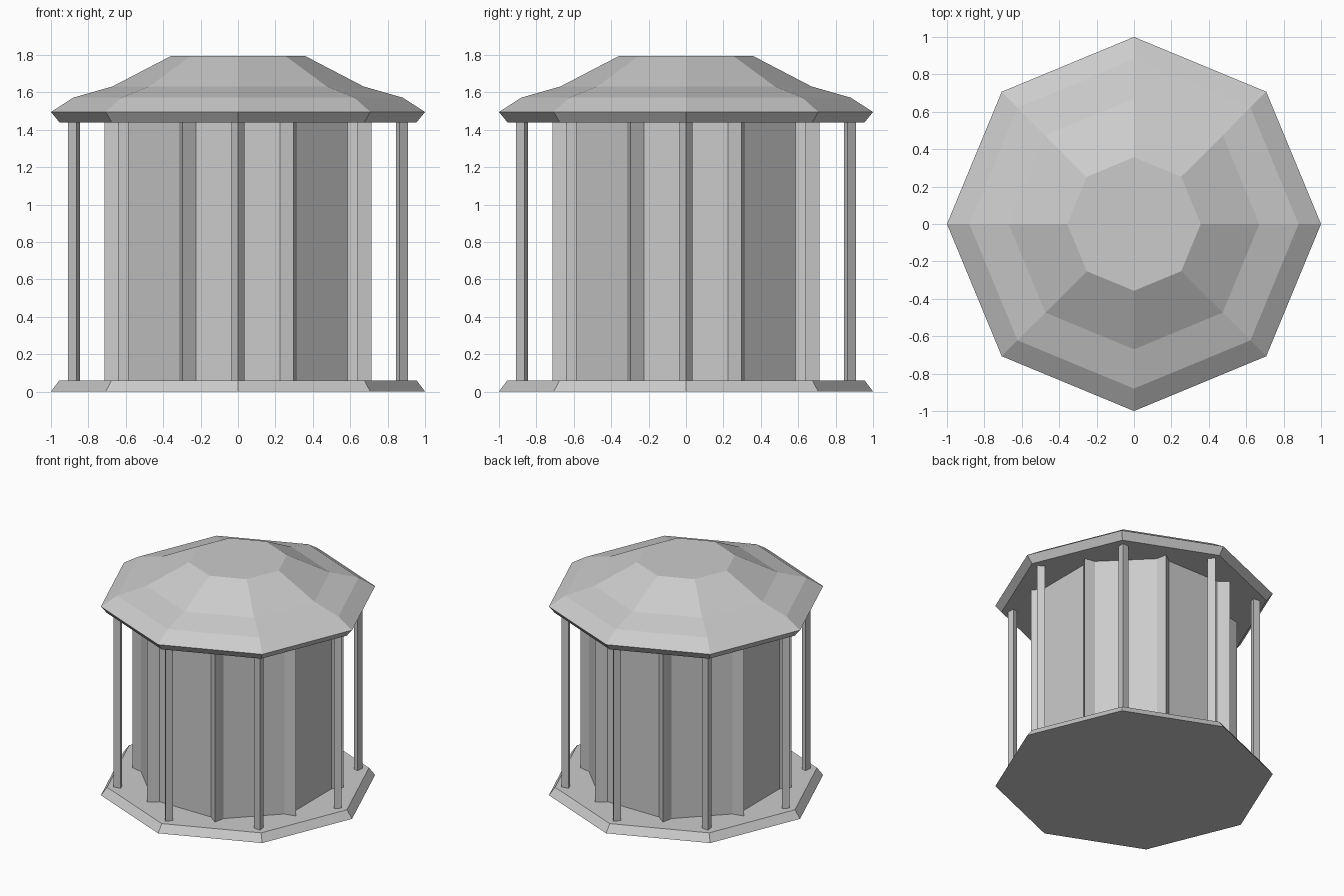
import bpy
import bmesh
from math import cos, sin, pi

cube = bpy.data.objects.get("Cube")
if cube:
    bpy.data.objects.remove(cube)

SIDES = 8
FLOOR, CEILING = 0.06, 1.44

grey = bpy.data.materials.new("plain_grey")
grey.use_nodes = True
colour = (0.6, 0.6, 0.6, 1)
grey.diffuse_color = colour
grey.node_tree.nodes["Principled BSDF"].inputs["Base Color"].default_value = colour


def turn(point, angle):
    x, y = point
    return (x * cos(angle) - y * sin(angle), x * sin(angle) + y * cos(angle))


def loft(name, rings):
    """Closed solid through a stack of (outline, height) rings."""
    bm = bmesh.new()
    loops = [[bm.verts.new((x, y, z)) for x, y in outline] for outline, z in rings]
    for low, high in zip(loops, loops[1:]):
        n = len(low)
        for i in range(n):
            j = (i + 1) % n
            bm.faces.new((low[i], low[j], high[j], high[i]))
    bm.faces.new(loops[0][::-1])
    bm.faces.new(loops[-1])
    bmesh.ops.recalc_face_normals(bm, faces=bm.faces)
    mesh = bpy.data.meshes.new(name)
    bm.to_mesh(mesh)
    bm.free()
    mesh.materials.append(grey)
    obj = bpy.data.objects.new(name, mesh)
    bpy.context.collection.objects.link(obj)
    return obj


def octagon(radius):
    return [turn((radius, 0), 2 * pi * i / SIDES) for i in range(SIDES)]


# Bevelled floor slab
loft("base", [(octagon(1), 0), (octagon(0.955), FLOOR)])

# Tiered roof with a flat top
roof_profile = [(0.955, CEILING), (1, 1.495), (0.88, 1.572), (0.67, 1.632), (0.357, 1.795)]
loft("roof", [(octagon(r), z) for r, z in roof_profile])

# Central drum with folded ridges at its corners
quarter = [(0.66, -0.225), (0.66, 0.225), (0.715, 0.298), (0.63, 0.315),
           (0.315, 0.63), (0.298, 0.715)]
drum = [turn(p, k * pi / 2) for k in range(4) for p in quarter]
loft("drum", [(drum, FLOOR), (drum, CEILING)])

# Kite-section posts under each roof corner
kite = [(0.909, 0), (0.864, 0.035), (0.844, 0), (0.864, -0.035)]
for i in range(SIDES):
    outline = [turn(p, 2 * pi * i / SIDES) for p in kite]
    loft(f"post_{i + 1}", [(outline, FLOOR), (outline, CEILING)])
